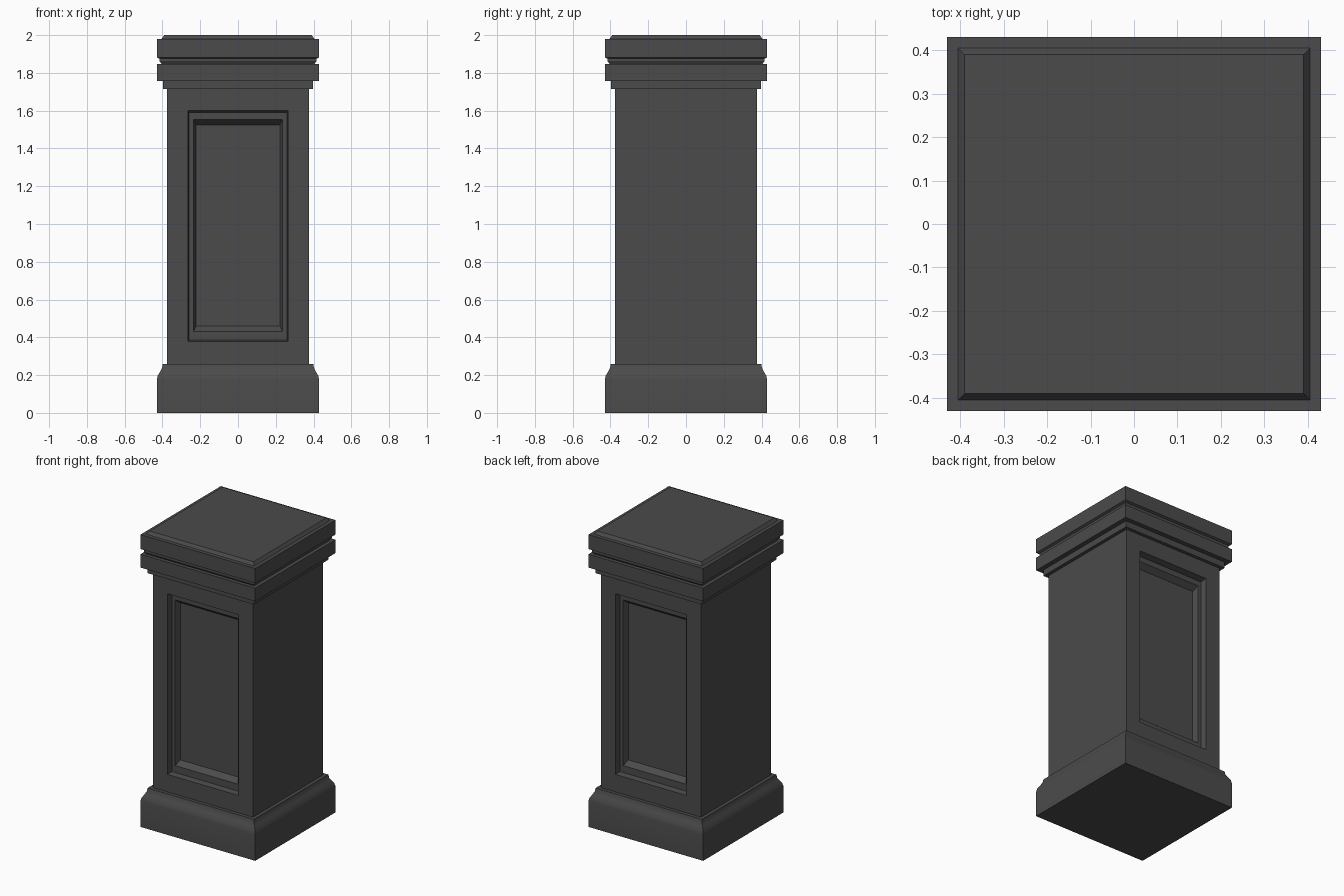
import bpy
import bmesh

cube = bpy.data.objects.get("Cube")
if cube:
    bpy.data.objects.remove(cube, do_unlink=True)

stone = bpy.data.materials.new("dark_grey_stone")
stone.use_nodes = True
colour = (0.07, 0.07, 0.07, 1)
stone.diffuse_color = colour
stone.node_tree.nodes["Principled BSDF"].inputs["Base Color"].default_value = colour


def loft(bm, rings, cap_start=True, cap_end=True):
    """Bridge a sequence of four-cornered rings with quads."""
    loops = [[bm.verts.new(p) for p in ring] for ring in rings]
    for a, b in zip(loops, loops[1:]):
        for i in range(4):
            j = (i + 1) % 4
            bm.faces.new((a[i], a[j], b[j], b[i]))
    if cap_start:
        bm.faces.new(loops[0][::-1])
    if cap_end:
        bm.faces.new(loops[-1])


def finish(bm, name):
    bmesh.ops.remove_doubles(bm, verts=bm.verts, dist=0.0001)
    bmesh.ops.recalc_face_normals(bm, faces=bm.faces)
    mesh = bpy.data.meshes.new(name)
    bm.to_mesh(mesh)
    bm.free()
    mesh.materials.append(stone)
    obj = bpy.data.objects.new(name, mesh)
    bpy.context.collection.objects.link(obj)
    return obj


def square_moulding(name, profile):
    """Sweep a (half width, height) profile around a square plan."""
    bm = bmesh.new()
    loft(bm, [[(-r, -r, z), (r, -r, z), (r, r, z), (-r, r, z)] for r, z in profile])
    return finish(bm, name)


# Plinth with a softly curved shoulder
plinth = square_moulding("plinth", [
    (0.43, 0), (0.43, 0.175), (0.425, 0.197), (0.41, 0.222),
    (0.402, 0.238), (0.398, 0.26)])

# Stacked capital: neck, lower slab, grooved fillet, upper slab, bevelled top
capital = square_moulding("capital", [
    (0.398, 1.715), (0.398, 1.757), (0.43, 1.757), (0.43, 1.847),
    (0.405, 1.847), (0.415, 1.862), (0.415, 1.875), (0.43, 1.882),
    (0.43, 1.98), (0.405, 1.98), (0.39, 2.0)])

# Shaft: plain sides, stepped recessed panels on front and back
HALF, BOTTOM, TOP = 0.375, 0.26, 1.715
panel_steps = [  # half width, bottom, top, depth
    (HALF, BOTTOM, TOP, 0),
    (0.266, 0.378, 1.602, 0),
    (0.259, 0.385, 1.59, 0.038),
    (0.235, 0.432, 1.554, 0.038),
    (0.222, 0.46, 1.525, 0.075)]
bm = bmesh.new()
for side in (-1, 1):
    loft(bm, [[(-w, side * (HALF - d), lo), (w, side * (HALF - d), lo),
               (w, side * (HALF - d), hi), (-w, side * (HALF - d), hi)]
              for w, lo, hi, d in panel_steps], cap_start=False)
    x = side * HALF
    bm.faces.new([bm.verts.new((x, y, z)) for y, z in
                  ((-HALF, BOTTOM), (HALF, BOTTOM), (HALF, TOP), (-HALF, TOP))])
for z in (BOTTOM, TOP):
    bm.faces.new([bm.verts.new((x * HALF, y * HALF, z))
                  for x, y in ((-1, -1), (1, -1), (1, 1), (-1, 1))])
finish(bm, "panelled_shaft")

# Smooth the curved shoulder while keeping corners crisp
bpy.ops.object.select_all(action='DESELECT')
plinth.select_set(True)
bpy.context.view_layer.objects.active = plinth
bpy.ops.object.shade_smooth_by_angle(angle=0.6)
